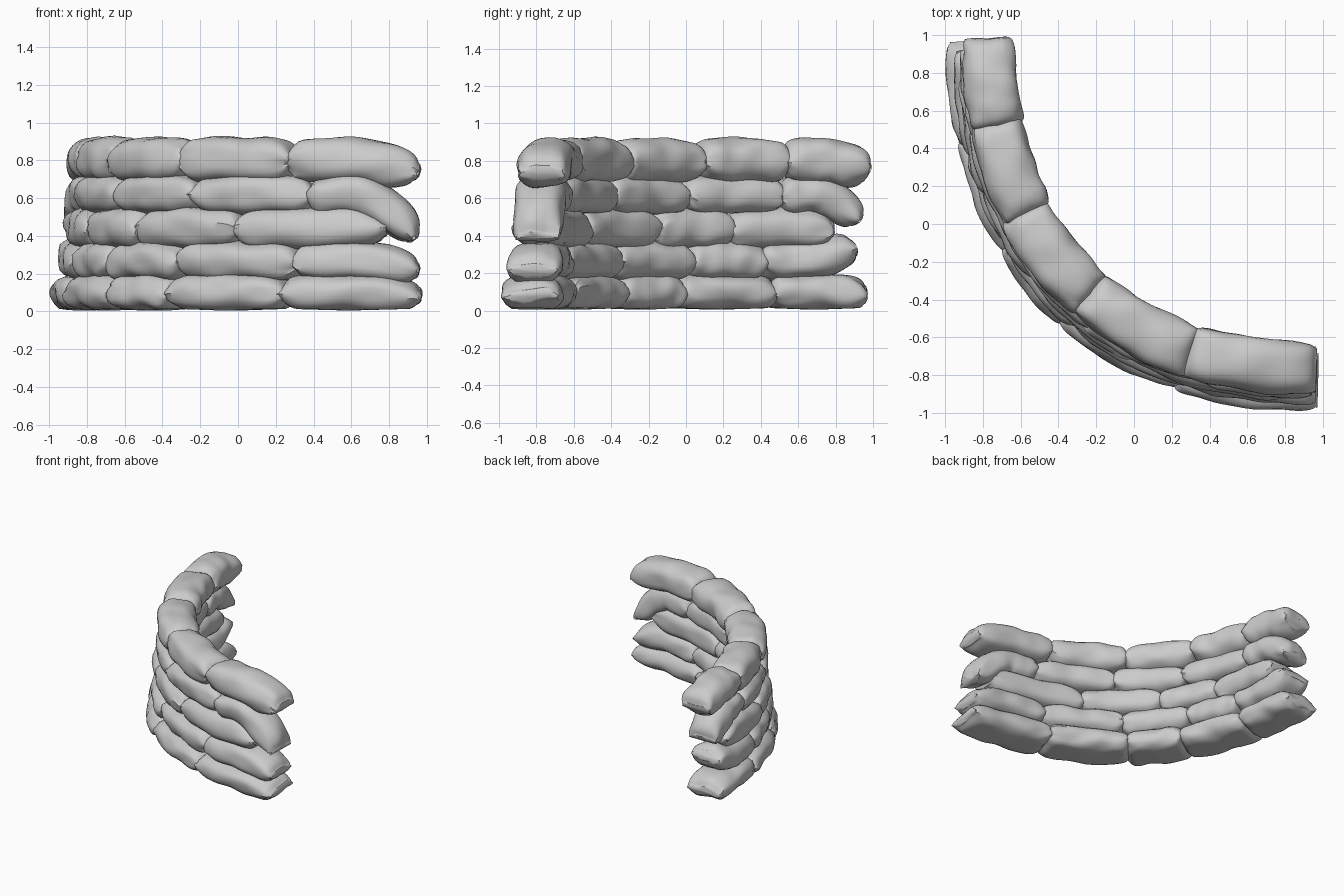
import bpy, bmesh, math, random
from mathutils import Vector, noise

if "Cube" in bpy.data.objects:
    bpy.data.objects.remove(bpy.data.objects["Cube"])

random.seed(4)
RINGS, SEGS = 28, 28


def wall_point(u, off):
    """Point on the curved wall line, pushed outward by off."""
    v = 0.62 - 0.27 * u * u
    n = Vector((0.54 * u - 1, -0.54 * u - 1)).normalized()
    return Vector(((u - v) / 2 + n.x * off, (-u - v) / 2 + n.y * off))


def find_u(axis, value, off):
    """Wall parameter where the line crosses a given x or y."""
    lo, hi = (-0.9, 2.2) if axis == 0 else (-2.2, 0.9)
    for _ in range(40):
        mid = (lo + hi) / 2
        if (wall_point(mid, off)[axis] < value) == (axis == 0):
            lo = mid
        else:
            hi = mid
    return lo


def sandbag(name, u0, u1, off, z, width, height, sags, free):
    """Pillow-shaped bag swept along the wall line, with sagging ends."""
    seed = Vector((random.uniform(0, 50), random.uniform(0, 50), 0))
    yaw = random.uniform(-0.01, 0.01)

    def centre(t):
        p = wall_point(u0 + (u1 - u0) * (t + 1) / 2, off + yaw * t)
        # free ends sag progressively from well inside the bag
        s = (t + 0.4) / 1.4 if t > 0 else (0.4 - t) / 1.4
        sag = (sags[1] if t > 0 else sags[0]) * (s ** 2 - 0.082)
        if t == 0:
            sag = 0
        return Vector((p.x, p.y, z - sag))

    bm = bmesh.new()
    rings = []
    steps = [math.sin(math.pi / 2 * (2 * i / (RINGS - 1) - 1)) for i in range(RINGS)]
    # flared seam lip just past each end
    for t in [-1.03] + steps + [1.03]:
        c = centre(t)
        tan = (centre(t + 0.01) - centre(t - 0.01)).normalized()
        if abs(t) < 0.1:
            tan = (centre(0.3) - centre(-0.3)).normalized()
        side = tan.cross(Vector((0, 0, 1))).normalized()
        up = side.cross(tan)
        a = min(abs(t), 1)
        is_free = free[1] if t > 0 else free[0]
        blunt, least = (5, 0.36) if is_free else (7, 0.42)
        h = height / 2 * max(least, (1 - a ** blunt) ** 0.42)
        w = width / 2 * (0.82 + 0.18 * (1 - a ** 4) ** 0.5)
        if abs(t) > 1.01:
            h, w = height * 0.09, width * 0.42
        ring = []
        for j in range(SEGS):
            ang = 2 * math.pi * j / SEGS
            ca, sa = math.cos(ang), math.sin(ang)
            x = math.copysign(abs(ca) ** 0.8, ca)
            y = math.copysign(abs(sa) ** 0.8, sa)
            k = 1 + 0.12 * noise.noise(seed + Vector((t * 2, x * 1.1, y * 1.1)))
            # gathered folds towards the seams
            k += 0.12 * a ** 3 * noise.noise(seed + Vector((t * 2, x * 3, y * 3)))
            # slightly slanted, uneven ends
            curl = 0.03 * a ** 3 * noise.noise(seed + Vector((9 + t, x * 1.3, 0)))
            co = c + side * (x * w * k) + up * (y * h * k + curl)
            co.z = max(co.z, 0.004 + 0.01 * a)
            ring.append(bm.verts.new(co))
        rings.append(ring)
    for r0, r1 in zip(rings, rings[1:]):
        for j in range(SEGS):
            k = (j + 1) % SEGS
            bm.faces.new((r0[j], r0[k], r1[k], r1[j]))
    bm.faces.new(rings[0])
    bm.faces.new(rings[-1])
    bmesh.ops.recalc_face_normals(bm, faces=bm.faces)
    me = bpy.data.meshes.new(name)
    bm.to_mesh(me)
    bm.free()
    ob = bpy.data.objects.new(name, me)
    bpy.context.collection.objects.link(ob)
    ob.select_set(True)
    bpy.context.view_layer.objects.active = ob


# Rows: outward offset, z centre, width, height, y joints, x joints, end sags
rows = [
    (0.060, 0.100, 0.34, 0.20, (0.96, 0.45, -0.07), (-0.29, 0.27, 0.96), 0.02, 0.035),
    (0.048, 0.268, 0.30, 0.21, (0.90, 0.40, -0.01), (-0.25, 0.33, 0.95), -0.08, 0.06),
    (0.040, 0.440, 0.28, 0.22, (0.78, 0.22, -0.20), (0.03, 0.78), 0.0, 0.0),
    (0.025, 0.622, 0.27, 0.21, (0.92, 0.50, -0.03), (-0.18, 0.40, 0.93), 0.15, 0.25),
    (0.000, 0.803, 0.29, 0.24, (0.97, 0.53, 0.06), (-0.24, 0.30, 0.95), 0.07, 0.08),
]
for r, (off, z, w, h, ys, xs, sag_a, sag_b) in enumerate(rows):
    joints = [find_u(1, y, off) for y in ys] + [find_u(0, x, off) for x in xs]
    last = len(joints) - 2
    for i in range(last + 1):
        free = (i == 0, i == last)
        # neighbours overlap slightly; free ends keep their limit
        a = joints[i] - (0 if free[0] else 0.012)
        b = joints[i + 1] + (0 if free[1] else 0.012)
        sags = (sag_a if free[0] else 0.01, sag_b if free[1] else 0.01)
        sandbag(f"sandbag_row{r + 1}_{i + 1}", a, b, off, z, w, h, sags, free)

bpy.ops.object.shade_smooth_by_angle(angle=math.radians(45))
